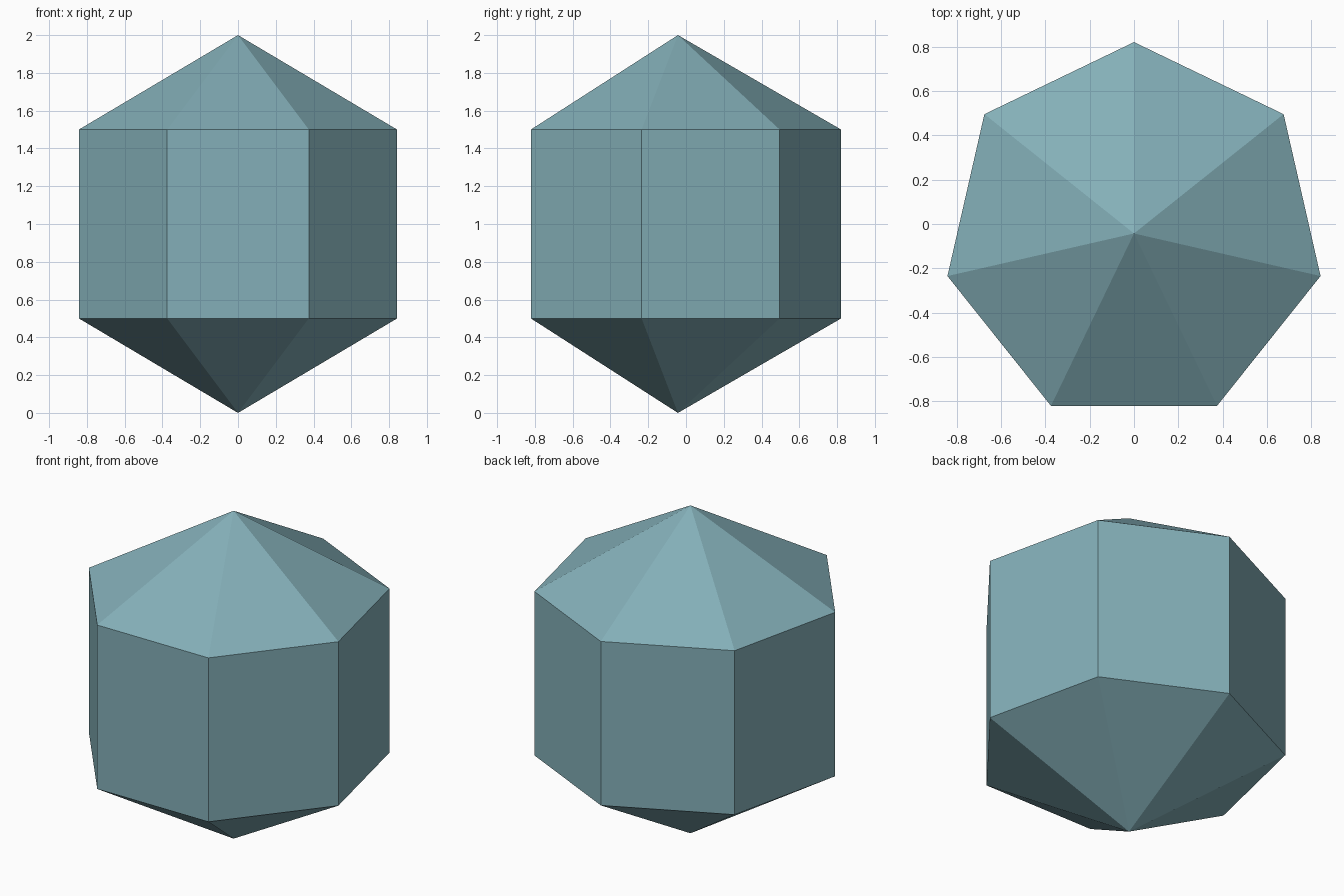
import bpy, bmesh, math

if "Cube" in bpy.data.objects:
    bpy.data.objects.remove(bpy.data.objects["Cube"])

SIDES = 7
RADIUS = 0.864
Z_LOW, Z_HIGH, Z_TOP = 0.5, 1.5, 2.0
# shift so the seven-sided outline is centred on y = 0
Y_MID = -RADIUS * (1 - math.cos(math.pi / SIDES)) / 2

teal = bpy.data.materials.new("dusty_teal")
teal.diffuse_color = (0.23, 0.43, 0.48, 1)
teal.use_nodes = True
teal.node_tree.nodes["Principled BSDF"].inputs["Base Color"].default_value = teal.diffuse_color

bm = bmesh.new()


def ring(z):
    """Seven corners at height z, one corner pointing to the back."""
    angles = [math.pi / 2 + i * math.tau / SIDES for i in range(SIDES)]
    return [bm.verts.new((RADIUS * math.cos(a), Y_MID + RADIUS * math.sin(a), z))
            for a in angles]


low, high = ring(Z_LOW), ring(Z_HIGH)
bottom = bm.verts.new((0, Y_MID, 0))
top = bm.verts.new((0, Y_MID, Z_TOP))

# upright walls with a pointed cap above and below
for i in range(SIDES):
    j = (i + 1) % SIDES
    bm.faces.new((low[i], low[j], high[j], high[i]))
    bm.faces.new((high[i], high[j], top))
    bm.faces.new((low[j], low[i], bottom))

bmesh.ops.recalc_face_normals(bm, faces=bm.faces)
mesh = bpy.data.meshes.new("crystal_prism")
bm.to_mesh(mesh)
bm.free()
mesh.materials.append(teal)
bpy.context.collection.objects.link(bpy.data.objects.new("crystal_prism", mesh))
